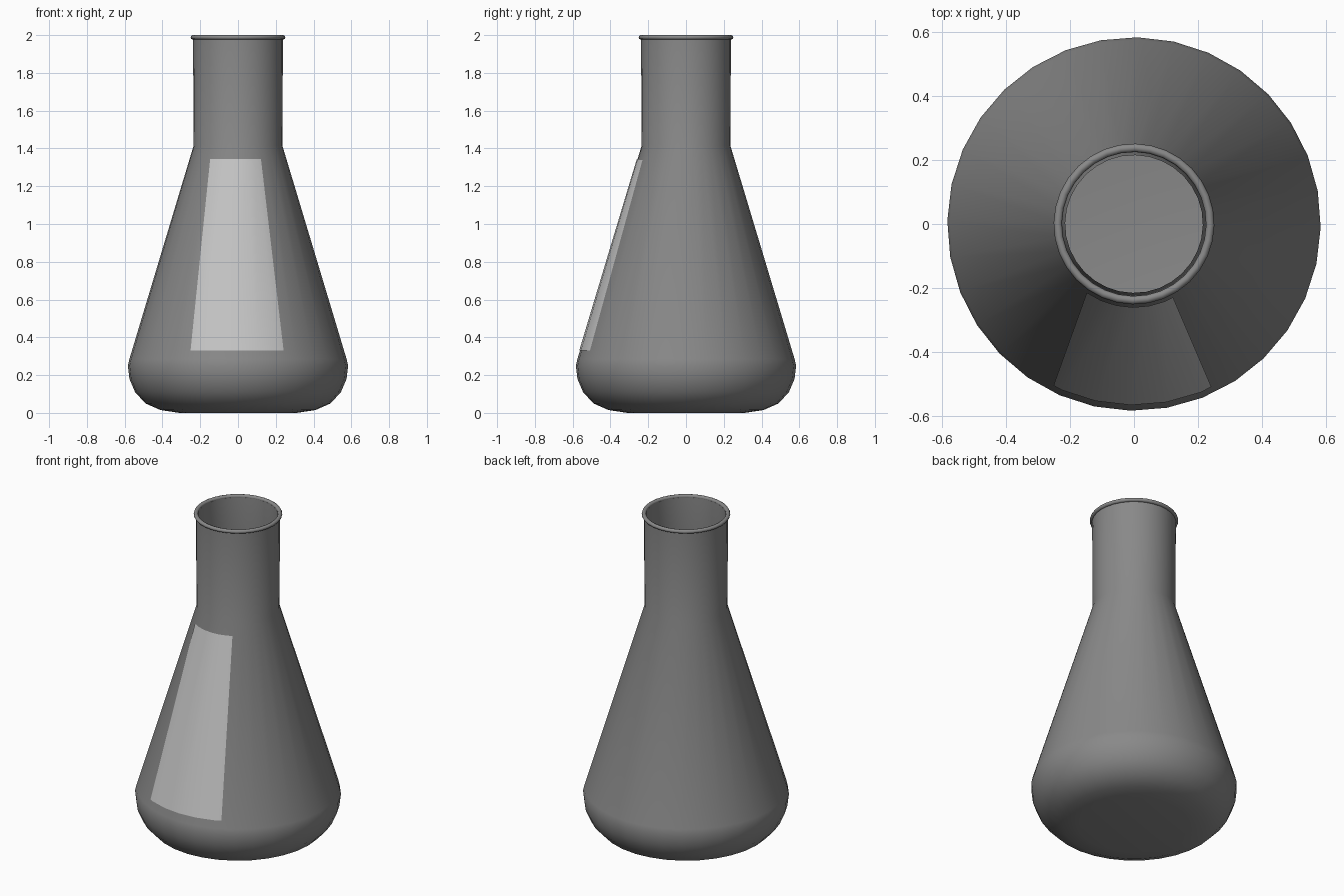
import bpy, bmesh, math
from math import radians, sin, cos, pi

if "Cube" in bpy.data.objects:
    bpy.data.objects.remove(bpy.data.objects["Cube"])

SIDES = 32
STEP = 2 * pi / SIDES
TURN = radians(-1)


def material(name, value):
    mat = bpy.data.materials.new(name)
    mat.use_nodes = True
    colour = (value, value, value, 1)
    mat.diffuse_color = colour
    mat.node_tree.nodes["Principled BSDF"].inputs["Base Color"].default_value = colour
    return mat


def finish(name, bm, mat, angle):
    mesh = bpy.data.meshes.new(name)
    bm.to_mesh(mesh)
    bm.free()
    mesh.materials.append(mat)
    obj = bpy.data.objects.new(name, mesh)
    bpy.context.collection.objects.link(obj)
    bpy.ops.object.select_all(action="DESELECT")
    obj.select_set(True)
    bpy.context.view_layer.objects.active = obj
    bpy.ops.object.shade_smooth_by_angle(angle=radians(angle))
    return obj


def lathe(name, profile, mat, angle=40, closed=False):
    """Turn a radius/height profile around the z axis."""
    bm = bmesh.new()
    rings = []
    for r, z in profile:
        rings.append([bm.verts.new((r * cos(i * STEP + TURN), r * sin(i * STEP + TURN), z))
                      for i in range(SIDES)])
    pairs = list(zip(rings, rings[1:]))
    if closed:
        pairs.append((rings[-1], rings[0]))
    else:
        bm.faces.new(rings[0][::-1])
        bm.faces.new(rings[-1])
    for a, b in pairs:
        for i in range(SIDES):
            j = (i + 1) % SIDES
            bm.faces.new((a[i], a[j], b[j], b[i]))
    bmesh.ops.recalc_face_normals(bm, faces=bm.faces)
    return finish(name, bm, mat, angle)


glass = material("grey glass", 0.25)
paper = material("light grey label", 0.55)

# Hollow flask: outside from base to neck, then inside back down to the floor
lathe("flask_body", [
    (0.31, 0), (0.41, 0.015), (0.49, 0.05), (0.545, 0.11), (0.575, 0.18),
    (0.583, 0.25), (0.575, 0.285), (0.235, 1.415), (0.238, 1.985),
    (0.226, 1.985), (0.215, 1.41), (0.555, 0.28), (0.56, 0.24), (0.525, 0.12),
    (0.40, 0.035), (0.31, 0.02)], glass)

# Rounded lip around the mouth
lathe("mouth_lip", [(0.238 + 0.013 * cos(k * pi / 4), 1.988 + 0.012 * sin(k * pi / 4))
                    for k in range(8)], glass, 60, closed=True)


# Label sheet lying on the facets of the sloping wall
def label_row(bm, z, left, right):
    ring = 0.575 + (z - 0.285) / (1.415 - 0.285) * (0.235 - 0.575)
    inner = [k * STEP + TURN for k in range(-2, 3)]
    row = []
    for a in [radians(left)] + inner + [radians(right)]:
        middle = (math.floor((a - TURN) / STEP + 1e-6) + 0.5) * STEP + TURN
        r = ring * cos(STEP / 2) / cos(a - middle) + 0.004
        row.append(bm.verts.new((r * sin(a), -r * cos(a), z)))
    return row


bm = bmesh.new()
low = label_row(bm, 0.33, -26.5, 25.4)
high = label_row(bm, 1.345, -34.5, 28)
for i in range(len(low) - 1):
    bm.faces.new((low[i], low[i + 1], high[i + 1], high[i]))
finish("front_label", bm, paper, 40)
